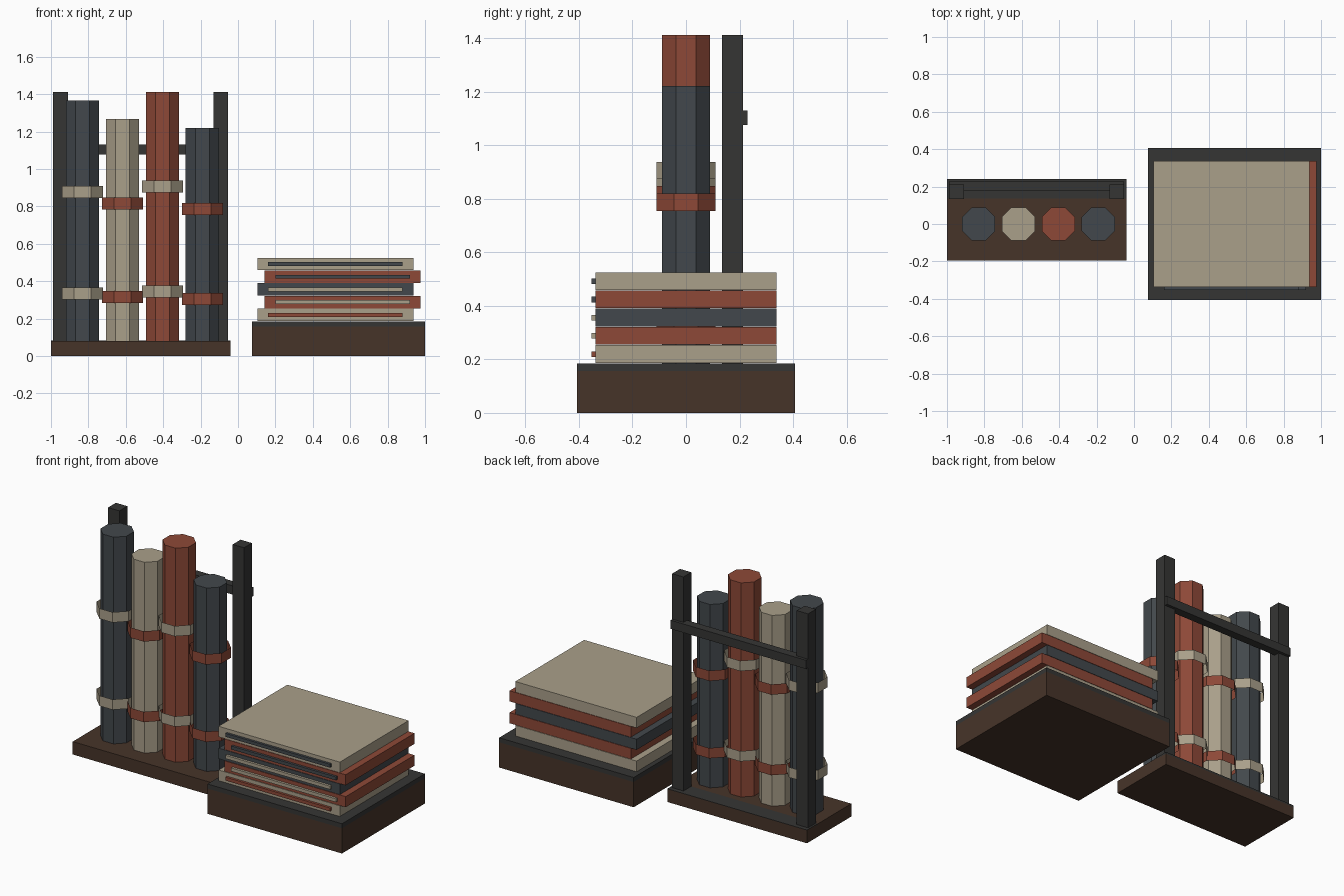
import bpy, bmesh
from math import pi, cos
from mathutils import Matrix

if "Cube" in bpy.data.objects:
    bpy.data.objects.remove(bpy.data.objects["Cube"])


def material(name, rgb):
    m = bpy.data.materials.new(name)
    m.diffuse_color = (*[(c / 255) ** 2.2 for c in rgb], 1)
    m.use_nodes = True
    m.node_tree.nodes["Principled BSDF"].inputs["Base Color"].default_value = m.diffuse_color
    return m


BROWN = material("brown_wood", (72, 55, 45))
DARK = material("dark_metal", (56, 56, 55))
CREAM = material("cream", (168, 158, 137))
RED = material("red", (140, 74, 58))
SLATE = material("slate", (68, 73, 77))


def finish(name, bm, mat):
    me = bpy.data.meshes.new(name)
    bm.to_mesh(me)
    bm.free()
    me.materials.append(mat)
    ob = bpy.data.objects.new(name, me)
    bpy.context.collection.objects.link(ob)
    return ob


def box(name, x, y, z, mat):
    """Box from (min, max) ranges on each axis."""
    bm = bmesh.new()
    bmesh.ops.create_cube(bm, size=1)
    for v in bm.verts:
        v.co = [r[0] + (c + 0.5) * (r[1] - r[0]) for c, r in zip(v.co, (x, y, z))]
    return finish(name, bm, mat)


def octagon(name, x, apothem, z0, z1, mat, caps=True):
    """Eight-sided upright prism with flats facing the axes."""
    r = apothem / cos(pi / 8)
    bm = bmesh.new()
    bmesh.ops.create_cone(bm, cap_ends=caps, segments=8, radius1=r, radius2=r, depth=z1 - z0)
    bm.normal_update()
    # turn only if the primitive starts with a corner on the x axis
    if max(v.co.x for v in bm.verts) > apothem + 0.001:
        bmesh.ops.rotate(bm, verts=bm.verts, matrix=Matrix.Rotation(pi / 8, 3, 'Z'))
    bmesh.ops.translate(bm, verts=bm.verts, vec=(x, 0, (z0 + z1) / 2))
    return finish(name, bm, mat)


# Rack base with dark strip along the back
box("rack_base", (-1, -0.04), (-0.195, 0.24), (0, 0.08), BROWN)
box("rack_back_strip", (-1, -0.04), (0.137, 0.24), (0.07, 0.082), DARK)

# Back posts and cross rail
for side, x in (("left", -0.949), ("right", -0.092)):
    box(f"{side}_post", (x - 0.039, x + 0.039), (0.135, 0.212), (0.08, 1.412), DARK)
box("cross_rail", (-0.986, -0.055), (0.177, 0.23), (1.076, 1.13), DARK)

# Rolls, each with two loose open bands
rolls = [(1.365, SLATE, CREAM), (1.266, CREAM, RED), (1.411, RED, CREAM), (1.22, SLATE, RED)]
for i, (top, mat, band_mat) in enumerate(rolls):
    x = -0.831 + 0.2135 * i
    octagon(f"roll_{i + 1}", x, 0.089, 0.08, top, mat)
    for part, f in (("lower", 0.198), ("upper", 0.62)):
        z = 0.08 + f * (top - 0.08)
        octagon(f"{part}_band_{i + 1}", x, 0.11, z - 0.032, z + 0.032, band_mat, caps=False)

# Platform with dark top plate
box("platform", (0.075, 1), (-0.407, 0.407), (0, 0.157), BROWN)
box("platform_top", (0.075, 1), (-0.407, 0.407), (0.157, 0.185), DARK)

# Stack of slabs, alternately shifted, each with a front stripe
slabs = [(CREAM, RED), (RED, CREAM), (SLATE, CREAM), (RED, SLATE), (CREAM, SLATE)]
for i, (mat, stripe_mat) in enumerate(slabs):
    cx = 0.52 + 0.04 * (i % 2)
    z = 0.187 + 0.068 * i
    box(f"slab_{i + 1}", (cx - 0.417, cx + 0.417), (-0.338, 0.338), (z, z + 0.066), mat)
    box(f"slab_stripe_{i + 1}", (cx - 0.36, cx + 0.36), (-0.353, -0.335),
        (z + 0.022, z + 0.043), stripe_mat)
